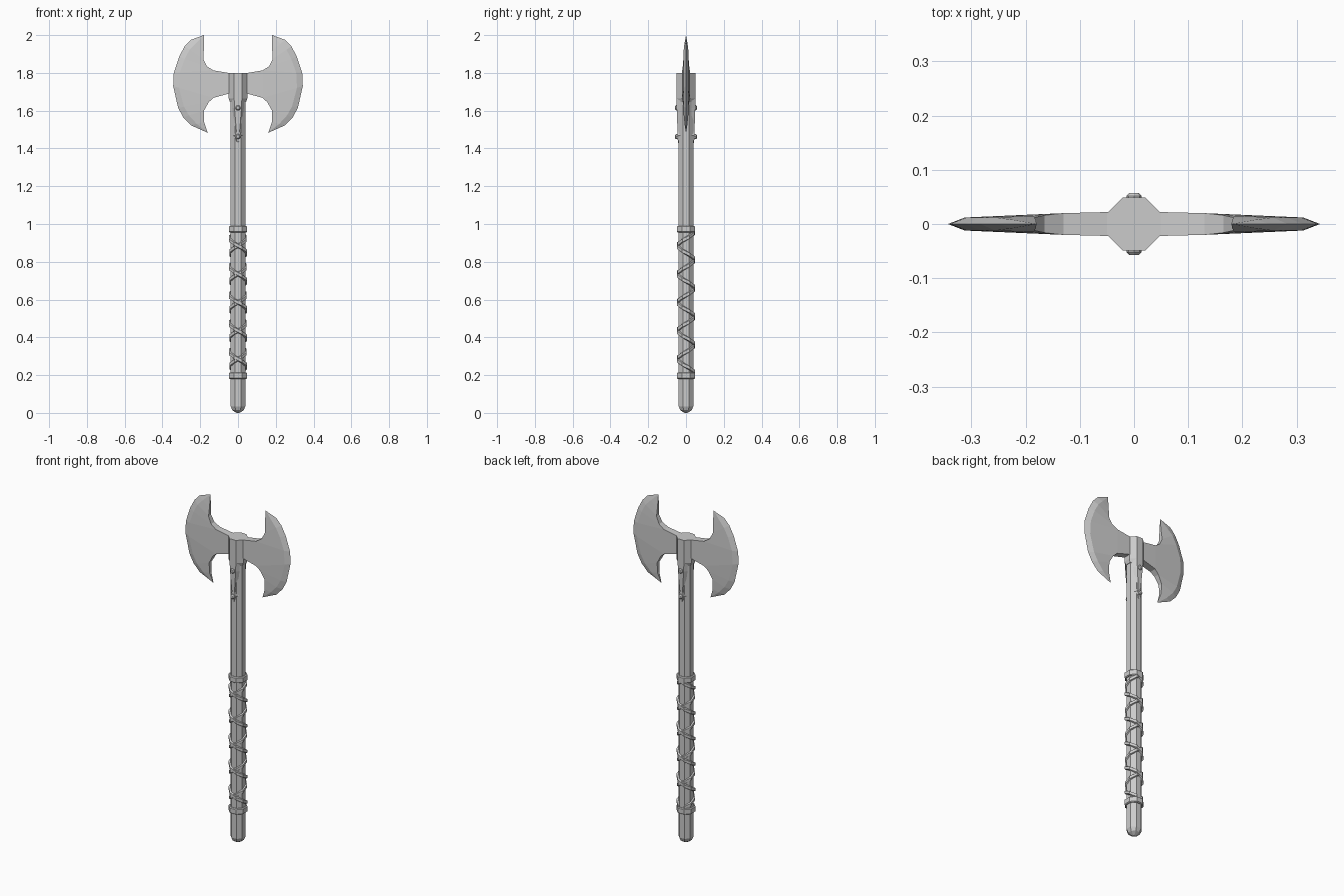
import bpy, bmesh, math

cube = bpy.data.objects.get("Cube")
if cube:
    bpy.data.objects.remove(cube)

steel = bpy.data.materials.new("grey")
steel.use_nodes = True
GREY = (0.6, 0.6, 0.6, 1)
steel.diffuse_color = GREY
steel.node_tree.nodes["Principled BSDF"].inputs["Base Color"].default_value = GREY
FLAT = 1 / math.cos(math.pi / 8)  # octagon corner radius per unit of half width


def finish(name, bm):
    bmesh.ops.remove_doubles(bm, verts=bm.verts[:], dist=1e-5)
    bmesh.ops.recalc_face_normals(bm, faces=bm.faces[:])
    mesh = bpy.data.meshes.new(name)
    bm.to_mesh(mesh)
    bm.free()
    mesh.materials.append(steel)
    obj = bpy.data.objects.new(name, mesh)
    bpy.context.collection.objects.link(obj)
    return obj


def skin(name, sections):
    """Join closed cross-sections into a capped solid."""
    bm = bmesh.new()
    loops = [[bm.verts.new(p) for p in s] for s in sections]
    n = len(loops[0])
    for a, b in zip(loops, loops[1:]):
        for i in range(n):
            j = (i + 1) % n
            bm.faces.new((a[i], a[j], b[j], b[i]))
    bm.faces.new(loops[0])
    bm.faces.new(loops[-1])
    return finish(name, bm)


def octagon(half, z):
    return [(half * FLAT * math.cos(math.pi * (k + .5) / 4),
             half * FLAT * math.sin(math.pi * (k + .5) / 4), z) for k in range(8)]


def tube(name, profile):
    return skin(name, [octagon(h, z) for h, z in profile])


# Shaft with rounded butt, grip rings and head socket
tube("shaft", [(.008, 0), (.03, .014), (.039, .035), (.039, 1.7)])
for name, z in (("lower_ring", .18), ("upper_ring", .955)):
    tube(name, [(.043, z), (.048, z + .004), (.048, z + .031), (.043, z + .035)])
tube("socket", [(.042, 1.645), (.049, 1.665), (.049, 1.80)])


# Two straps wound in opposite directions, crossing at front and back
def strap(name, turn, outer):
    sections = []
    steps = 40
    for k in range(steps + 1):
        a = math.pi / 2 + turn * (k + .5) * math.pi / 4
        z = .21 + .75 * (k + .5) / steps
        sections.append([(r * FLAT * math.cos(a), r * FLAT * math.sin(a), z + dz)
                         for r, dz in ((.037, -.012), (outer, -.008),
                                       (outer, .008), (.037, .012))])
    skin(name, sections)


strap("right_wound_strap", 1, .046)
strap("left_wound_strap", -1, .048)

# Tapered tongues with rivets on the front and back of the shaft
TONGUE = [(.034, 1.67), (.031, 1.615), (.014, 1.49), (.026, 1.468), (.003, 1.43)]
for side, s in (("front", -1), ("back", 1)):
    skin(side + "_tongue", [[(-w, s * .03, z), (-w * .6, s * d, z),
                             (w * .6, s * d, z), (w, s * .03, z)]
                            for (w, z), d in zip(TONGUE, (.049, .049, .045, .046, .042))])
    for place, z in (("upper", 1.615), ("lower", 1.463)):
        skin(f"{side}_{place}_rivet",
             [[(r * math.cos(k * math.pi / 4), s * y, z + r * math.sin(k * math.pi / 4))
               for k in range(8)] for r, y in ((.014, .04), (.014, .052), (.009, .057))])

# Blade rows run from upper horn to lower horn: cutting edge, concave edge, half thickness
EDGE = [(.18, 2), (.25, 1.975), (.283, 1.94), (.312, 1.885), (.34, 1.80),
        (.343, 1.73), (.317, 1.615), (.29, 1.565), (.25, 1.523), (.16, 1.483)]
INNER = [(.18, 2), (.181, 1.92), (.184, 1.875), (.165, 1.835), (.13, 1.813),
         (.13, 1.668), (.155, 1.645), (.18, 1.6), (.18, 1.54), (.16, 1.483)]
THICK = [0, .008, .012, .016, .02, .02, .016, .012, .008, 0]


def blade(name, m):
    bm = bmesh.new()
    rows = {}
    for s in (-1, 1):
        rows[s] = []
        for (ex, ez), (ix, iz), t in zip(EDGE, INNER, THICK):
            f = min(.45, .032 / max(math.hypot(ex - ix, ez - iz), .001))
            rows[s].append([bm.verts.new(p) for p in (
                (m * ex, 0, ez),
                (m * (ex + (ix - ex) * f), s * min(t, .012), ez + (iz - ez) * f),
                (m * ix, s * t, iz))])
        r = rows[s]
        for a, b in zip(r, r[1:]):
            for c in range(2):
                bm.faces.new((a[c], a[c + 1], b[c + 1], b[c]))
        # Neck running into the socket
        neck = [bm.verts.new((m * x, s * .022, z))
                for x, z in ((.05, 1.80), (0, 1.797), (0, 1.69), (.05, 1.69))]
        bm.faces.new((r[4][2], neck[0], neck[3], r[5][2]))
        bm.faces.new(neck)
        rows[s] = [v[2] for v in r[:5]] + neck + [v[2] for v in r[5:]]
    for i in range(len(rows[1]) - 1):
        bm.faces.new((rows[1][i], rows[1][i + 1], rows[-1][i + 1], rows[-1][i]))
    finish(name, bm)


blade("left_blade", 1)
blade("right_blade", -1)
